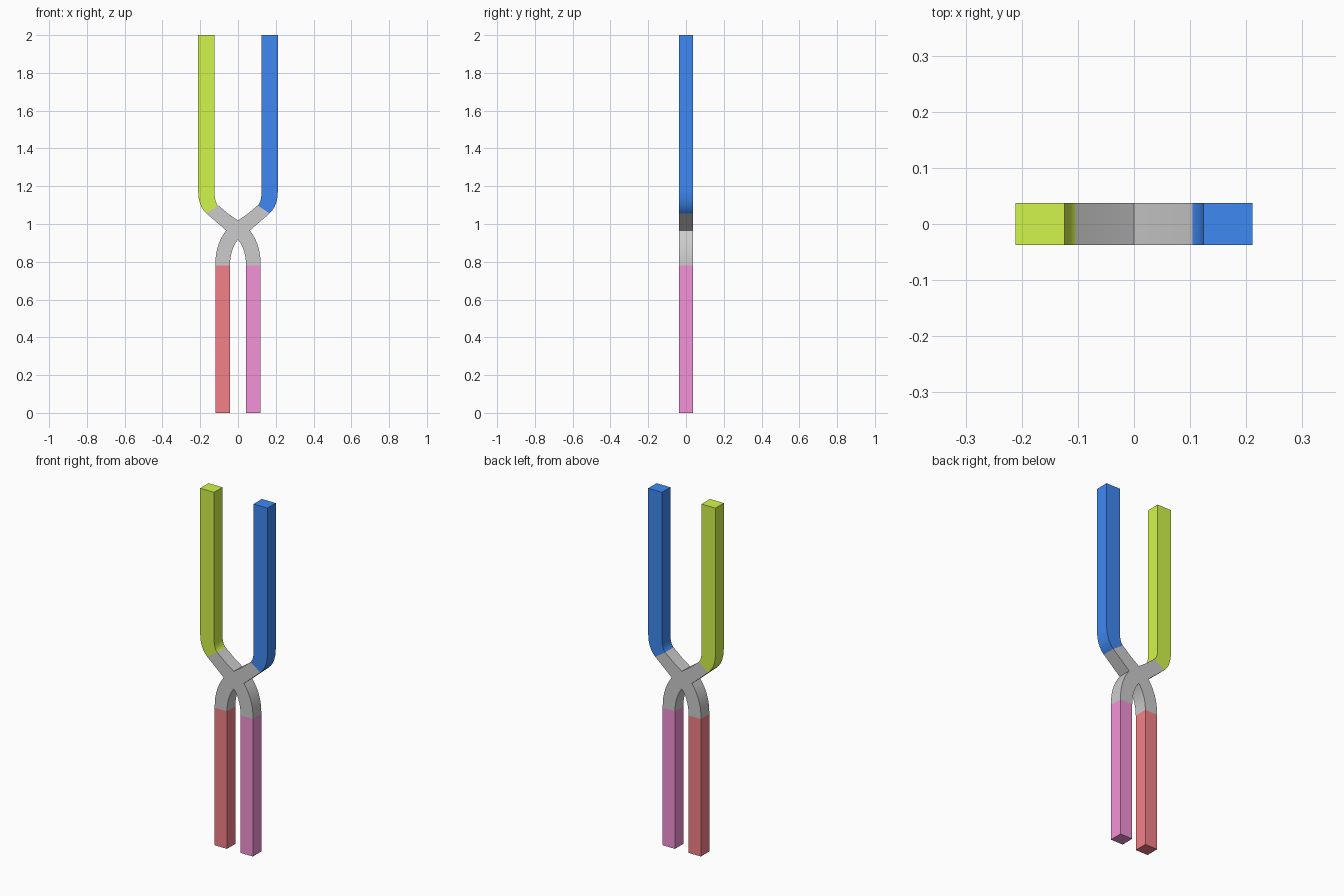
import bpy
import bmesh
from mathutils import Vector

if "Cube" in bpy.data.objects:
    bpy.data.objects.remove(bpy.data.objects["Cube"])

HALF_DEPTH = 0.0375


def bend(a, ctrl, b, steps=7):
    """Points along a quadratic curve from a to b in the xz plane."""
    a, c, b = Vector(a), Vector(ctrl), Vector(b)
    return [tuple(a * (1 - t) ** 2 + c * 2 * t * (1 - t) + b * t * t)
            for t in (i / steps for i in range(steps + 1))]


def plate(name, profile, color=None, side=1):
    """Extrude an xz outline through the depth; side=-1 mirrors it in x."""
    bm = bmesh.new()
    verts = [bm.verts.new((x * side, -HALF_DEPTH, z)) for x, z in profile]
    face = bm.faces.new(verts)
    ext = bmesh.ops.extrude_face_region(bm, geom=[face], use_keep_orig=True)
    moved = [v for v in ext["geom"] if isinstance(v, bmesh.types.BMVert)]
    bmesh.ops.translate(bm, vec=(0, 2 * HALF_DEPTH, 0), verts=moved)
    bmesh.ops.recalc_face_normals(bm, faces=bm.faces)
    mesh = bpy.data.meshes.new(name)
    bm.to_mesh(mesh)
    bm.free()
    obj = bpy.data.objects.new(name, mesh)
    bpy.context.collection.objects.link(obj)
    if color:
        mat = bpy.data.materials.new(name + "_color")
        mat.diffuse_color = (*color, 1)
        mat.use_nodes = True
        mat.node_tree.nodes["Principled BSDF"].inputs["Base Color"].default_value = mat.diffuse_color
        mesh.materials.append(mat)
    bpy.ops.object.select_all(action='DESELECT')
    obj.select_set(True)
    bpy.context.view_layer.objects.active = obj
    bpy.ops.object.shade_smooth_by_angle(angle=0.6)
    return obj


# Outlines of the right-hand half
leg = [(0.043, 0), (0.12, 0), (0.12, 0.78), (0.043, 0.78)]

arm = ([(0.124, 2), (0.124, 1.17)]
       + bend((0.124, 1.165), (0.124, 1.115), (0.104, 1.098))
       + bend((0.167, 1.056), (0.211, 1.095), (0.211, 1.18))
       + [(0.211, 2)])

# Crossing: the silhouette of the two strands merging, both halves in one loop
lower_outer = bend((0.12, 0.78), (0.122, 0.89), (0.063, 0.966))
lower_inner = bend((0, 0.918), (0.042, 0.865), (0.043, 0.78))
half = lower_inner + lower_outer + [(0.167, 1.056), (0.104, 1.098), (0.05, 1.053)]
mirrored = [(-x, z) for x, z in reversed(half[1:])]
plate("crossing", half + [(0, 1.018)] + mirrored)

# Coloured legs and arms
plate("left_leg", leg, (0.9, 0.22, 0.25), -1)
plate("right_leg", leg, (0.9, 0.29, 0.68))
plate("left_arm", arm, (0.64, 0.91, 0.07), -1)
plate("right_arm", arm, (0.05, 0.25, 0.9))
